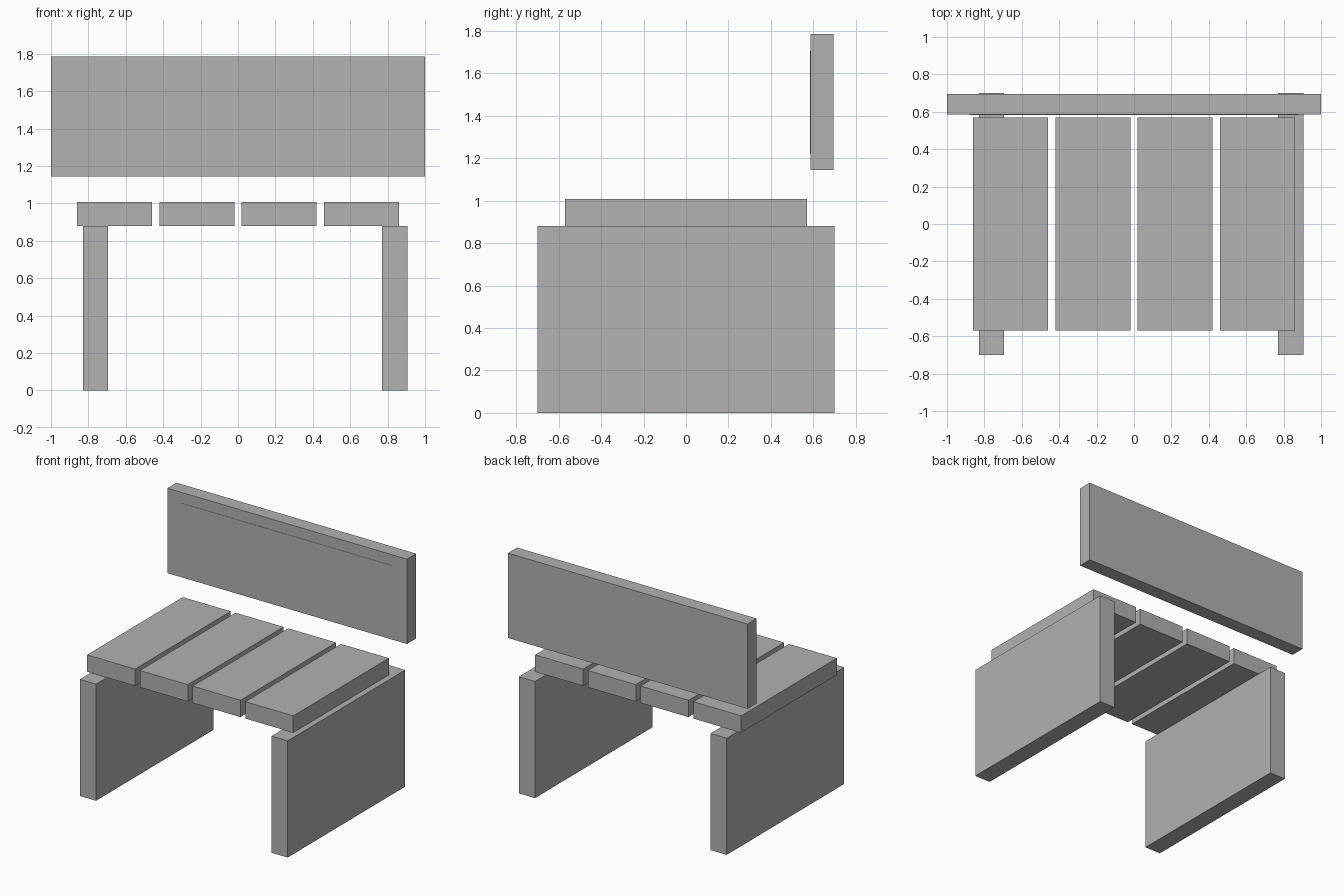
import bpy
import bmesh
from mathutils import Vector

cube = bpy.data.objects.get("Cube")
if cube:
    bpy.data.objects.remove(cube, do_unlink=True)

grey = bpy.data.materials.new("plain_grey")
grey.use_nodes = True
colour = (0.445, 0.445, 0.445, 1)
grey.diffuse_color = colour
for node in grey.node_tree.nodes:
    if node.type == 'BSDF_PRINCIPLED':
        node.inputs["Base Color"].default_value = colour


def box(name, x, y, z):
    """Box spanning the given (low, high) ranges."""
    bm = bmesh.new()
    bmesh.ops.create_cube(bm, size=1)
    low, high = (Vector(corner) for corner in zip(x, y, z))
    for v in bm.verts:
        v.co = (low + high) / 2 + v.co * (high - low)
    mesh = bpy.data.meshes.new(name)
    bm.to_mesh(mesh)
    bm.free()
    mesh.materials.append(grey)
    obj = bpy.data.objects.new(name, mesh)
    bpy.context.collection.objects.link(obj)
    return obj


# Slab legs
box("right_leg", (-0.83, -0.695), (-0.7, 0.7), (0, 0.88))
box("left_leg", (0.77, 0.905), (-0.7, 0.7), (0, 0.88))

# Four seat slats
for i in range(4):
    centre = -0.66 + 0.44 * i
    box(f"seat_slat_{i + 1}", (centre - 0.2, centre + 0.2), (-0.57, 0.57), (0.88, 1.007))

# Backrest board with a thin panel on its front
box("backrest", (-1, 1), (0.586, 0.695), (1.145, 1.785))
box("backrest_panel", (-0.88, 0.88), (0.584, 0.587), (1.222, 1.704))
